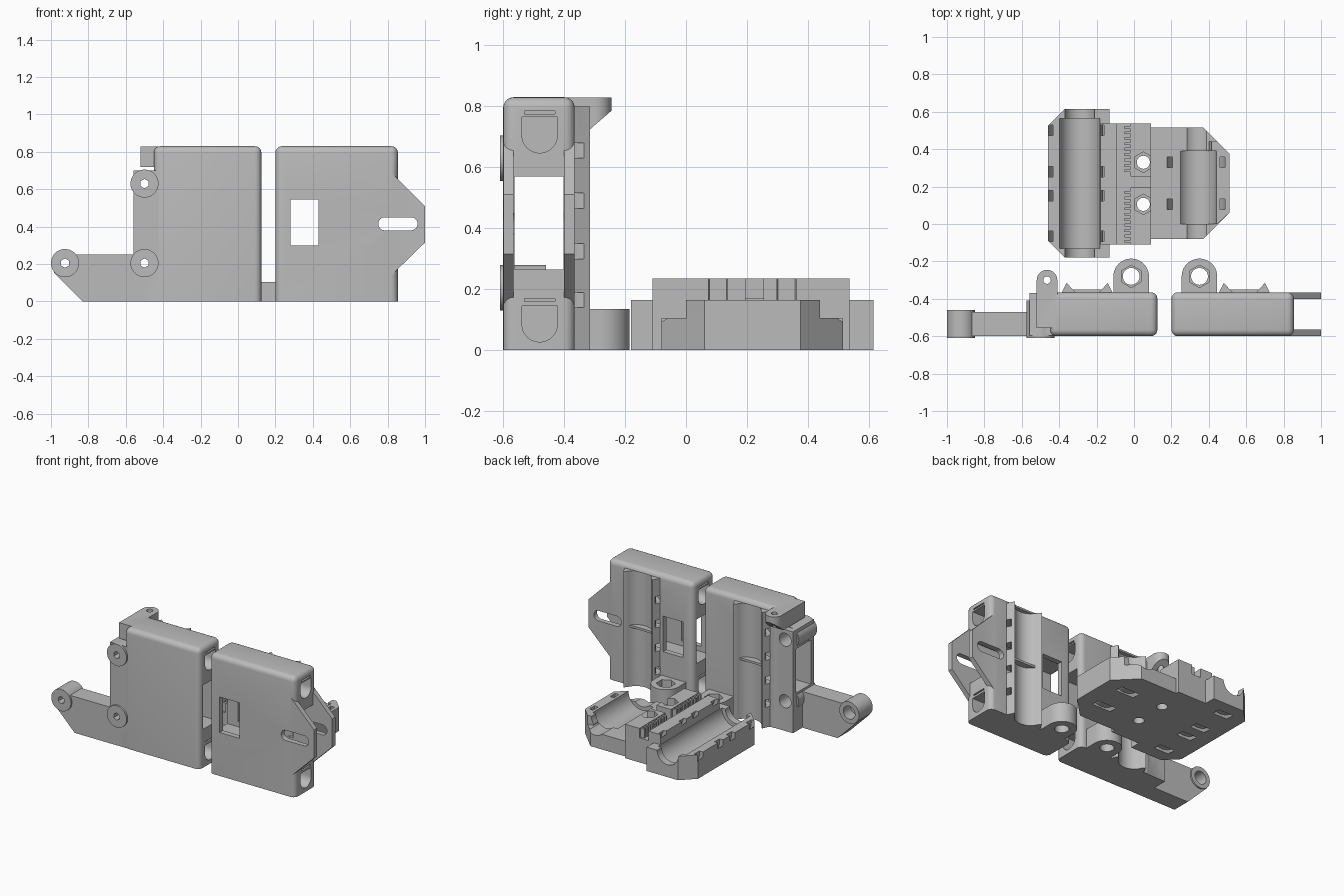
import bpy, bmesh, math
from mathutils import Vector

if "Cube" in bpy.data.objects:
    bpy.data.objects.remove(bpy.data.objects["Cube"], do_unlink=True)

grey = bpy.data.materials.new("plain grey")
grey.use_nodes = True
GREY = (0.5, 0.5, 0.5, 1)
grey.diffuse_color = GREY
grey.node_tree.nodes["Principled BSDF"].inputs["Base Color"].default_value = GREY


def finish(bm, name):
    bmesh.ops.recalc_face_normals(bm, faces=bm.faces)
    mesh = bpy.data.meshes.new(name)
    bm.to_mesh(mesh)
    bm.free()
    mesh.materials.append(grey)
    ob = bpy.data.objects.new(name, mesh)
    bpy.context.collection.objects.link(ob)
    return ob


def prism(pts, axis, lo, hi, name="cutter"):
    """Extrude a flat outline along one axis."""
    place = {"x": lambda a, b, t: (t, a, b),
             "y": lambda a, b, t: (a, t, b),
             "z": lambda a, b, t: (a, b, t)}[axis]
    bm = bmesh.new()
    face = bm.faces.new([bm.verts.new(place(a, b, lo)) for a, b in pts])
    ext = bmesh.ops.extrude_face_region(bm, geom=[face])
    shift = Vector(place(0, 0, hi - lo))
    for v in ext["geom"]:
        if isinstance(v, bmesh.types.BMVert):
            v.co += shift
    return finish(bm, name)


def box(x0, x1, y0, y1, z0, z1, name="cutter"):
    return prism([(x0, y0), (x1, y0), (x1, y1), (x0, y1)], "z", z0, z1, name)


def cyl(a, b, r, axis, lo, hi, n=40, name="cutter"):
    pts = [(a + r * math.sin(2 * math.pi * i / n), b + r * math.cos(2 * math.pi * i / n))
           for i in range(n)]
    return prism(pts, axis, lo, hi, name)


def combine(target, others, op="DIFFERENCE"):
    for other in others:
        mod = target.modifiers.new("shape", "BOOLEAN")
        mod.operation, mod.solver, mod.object = op, "EXACT", other
        bpy.context.view_layer.objects.active = target
        bpy.ops.object.modifier_apply(modifier=mod.name)
        bpy.data.objects.remove(other, do_unlink=True)
    return target


def ring(a, b, r, axis, lo, hi):
    """Band-shaped channel for a cable tie."""
    return combine(cyl(a, b, r + 0.014, axis, lo, hi), [cyl(a, b, r - 0.014, axis, lo - 1, hi + 1)])


def rounded_body(x0, x1, name):
    """Housing block, rounded everywhere but around its base."""
    ob = box(x0, x1, -0.6, -0.365, 0, 0.83, name)
    bm = bmesh.new()
    bm.from_mesh(ob.data)
    edges = [e for e in bm.edges if max(v.co.z for v in e.verts) > 0.5]
    bmesh.ops.bevel(bm, geom=edges, offset=0.035, segments=5, profile=0.5, affect="EDGES")
    bm.to_mesh(ob.data)
    bm.free()
    return ob


def rail_pair(c):
    return [prism([(c + s * 0.145, -0.38), (c + s * 0.135, -0.365), (c + s * 0.11, -0.315),
                   (c + s * 0.05, -0.38)], "z", 0, 0.8) for s in (-1, 1)]


def nut_lug(x):
    lug = box(x - 0.095, x + 0.095, -0.4, -0.28, 0, 0.135)
    return combine(lug, [cyl(x, -0.28, 0.095, "z", 0, 0.135)], "UNION")


def housing_cuts(c, x0, x1, lug_x):
    """Bearing trough, tie channels, side tunnel, rod sockets and nut trap."""
    cuts = [cyl(c, -0.295, 0.1, "z", -0.1, 0.8)]
    cuts += [ring(c, -0.295, 0.14, "z", z - 0.025, z + 0.025) for z in (0.165, 0.325, 0.49, 0.655)]
    cuts.append(box(-0.7, 1.1, -0.563, -0.402, 0.265, 0.57))
    for z, s in ((0.085, 1), (0.705, 1)):
        arc = [(-0.48 + 0.058 * math.cos(t), z + 0.058 * math.sin(t))
               for t in (math.pi * (1 + i / 16) for i in range(17))]
        cuts.append(prism(arc + [(-0.422, z + 0.06), (-0.538, z + 0.06)], "x", x0, x1))
    for z in (0.16, 0.775):
        cuts.append(box(x0, x1, -0.53, -0.43, z, z + 0.01))
    cuts.append(cyl(lug_x, -0.28, 0.045, "z", -0.1, 0.3))
    cuts.append(cyl(lug_x, -0.28, 0.06, "z", 0.08, 0.3, 6))
    return cuts


# Left housing with arm, screw bosses and a drilled top lug
left = rounded_body(-0.45, 0.125, "left_housing")
arm = [(-0.985, 0.155), (-0.83, 0), (-0.5, 0), (-0.5, 0.25), (-0.92, 0.25)]
bosses = [(-0.5, 0.63, -0.41), (-0.5, 0.205, -0.41), (-0.925, 0.205, -0.46)]
lug = combine(box(-0.52, -0.41, -0.557, -0.3, 0.72, 0.829),
              [cyl(-0.465, -0.3, 0.055, "z", 0.72, 0.829)], "UNION")
wedge = [(-0.32, 0.7), (-0.32, 0.72), (-0.245, 0.785), (-0.2, 0.785), (-0.2, 0.7)]
combine(lug, [prism(wedge, "x", -0.6, -0.3)])
combine(left, [box(-0.56, -0.4, -0.597, -0.368, 0, 0.7), prism(arm, "y", -0.598, -0.47), lug,
               nut_lug(-0.015)] + rail_pair(-0.25)
        + [cyl(x, z, 0.075, "y", -0.61, y) for x, z, y in bosses], "UNION")
combine(left, housing_cuts(-0.25, -0.38, 0.3, -0.015))
combine(left, [cyl(x, z, 0.025, "y", -0.7, -0.3, 6) for x, z, y in bosses]
        + [cyl(x, z, 0.045, "y", y - 0.08, -0.3, 24) for x, z, y in bosses]
        + [cyl(-0.465, -0.3, 0.02, "z", 0.6, 0.9, 24)])

# Right housing with a forked, tapered tail
right = rounded_body(0.2, 0.855, "right_housing")
tail = [(0.8, 0.12), (1, 0.315), (1, 0.51), (0.8, 0.71)]
combine(right, [prism(tail, "y", -0.599, -0.565), prism(tail, "y", -0.4, -0.366), nut_lug(0.35)]
        + rail_pair(0.59), "UNION")
slot = []
for x, side in ((0.925, 0), (0.785, 1)):
    slot += [(x + 0.035 * math.sin(t), 0.415 + 0.035 * math.cos(t))
             for t in (math.pi * (side + i / 12) for i in range(13))]
combine(right, housing_cuts(0.59, 0.1, 1.1, 0.35)
        + [prism(slot, "y", -0.7, -0.3), box(0.28, 0.43, -0.7, -0.3, 0.3, 0.545)])

# Ribs that part the upper and lower bearings
ribs = [box(c - 0.09, c + 0.09, -0.4, -0.35, 0.41, 0.425, n)
        for c, n in ((-0.25, "left_rib"), (0.59, "right_rib"))]

# Carriage: long bearing side, raised clamp block and short bearing side
long_side = [(-0.46, -0.09), (-0.37, -0.18), (-0.13, -0.18), (-0.13, 0.615), (-0.37, 0.615), (-0.46, 0.525)]
short_side = [(0.05, -0.08), (0.37, -0.08), (0.51, 0.06), (0.51, 0.375), (0.37, 0.515), (0.05, 0.515)]
outer_wall = [(0.4, 0), (0.445, 0), (0.51, 0.06), (0.51, 0.375), (0.445, 0.44), (0.4, 0.44)]
carriage = prism(long_side, "z", 0, 0.165, "carriage")
combine(carriage, [box(-0.18, 0.09, -0.11, 0.537, 0, 0.235), prism(short_side, "z", 0, 0.105),
                   prism(outer_wall, "z", 0, 0.165)], "UNION")
cuts = [cyl(-0.29, 0.165, 0.107, "y", -0.13, 0.565), cyl(-0.29, 0.165, 0.08, "y", -0.3, 0.7),
        cyl(0.335, 0.165, 0.105, "y", 0, 0.39), cyl(0.335, 0.165, 0.08, "y", -0.2, 0.6),
        box(-0.09, -0.02, -0.2, 0.6, 0.17, 0.3), box(-0.03, 0.2, 0.195, 0.255, 0.165, 0.3)]
cuts += [ring(-0.3, 0.152, 0.148, "y", y - 0.028, y + 0.028) for y in (-0.065, 0.15, 0.28, 0.5)]
for y in (0.105, 0.33):
    cuts += [ring(0.33, 0.142, 0.145, "y", y - 0.028, y + 0.028),
             cyl(0.05, y, 0.035, "z", -0.1, 0.3, 24), cyl(0.05, y, 0.055, "z", 0.165, 0.3, 6),
             box(0.05, 0.1, y - 0.03, y + 0.03, 0.165, 0.3)]
combine(carriage, cuts)

# Belt teeth in the clamp groove
teeth = []
for i in range(22):
    y = -0.1 + i * 0.029
    if not 0.18 < y < 0.25:
        teeth.append(box(-0.05, -0.018, y, y + 0.015, 0.165, 0.232, "belt_tooth"))

# Smooth the round surfaces, keep the edges crisp
bpy.ops.object.select_all(action="DESELECT")
for ob in [left, right, carriage] + ribs + teeth:
    ob.select_set(True)
bpy.context.view_layer.objects.active = left
bpy.ops.object.shade_smooth_by_angle(angle=math.radians(30))
